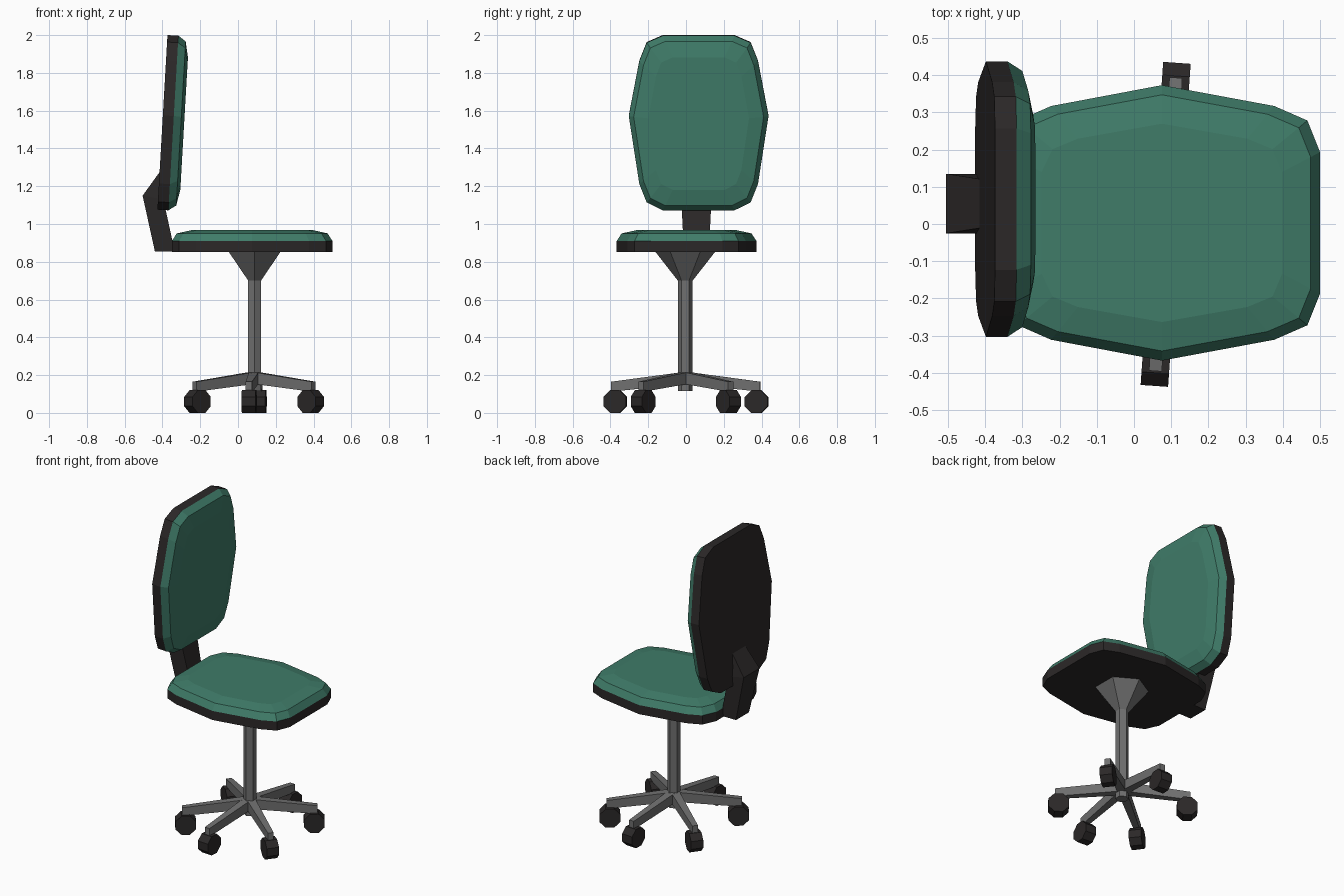
import bpy, bmesh
from math import radians, sin, cos, pi
from mathutils import Matrix, Vector

if "Cube" in bpy.data.objects:
    bpy.data.objects.remove(bpy.data.objects["Cube"])


def material(name, rgb):
    m = bpy.data.materials.new(name)
    m.diffuse_color = (*rgb, 1)
    m.use_nodes = True
    m.node_tree.nodes["Principled BSDF"].inputs["Base Color"].default_value = m.diffuse_color
    return m


GREEN = material("green_fabric", (0.05, 0.20, 0.14))
DARK = material("dark_plastic", (0.024, 0.021, 0.021))
GREY = material("grey_metal", (0.16, 0.16, 0.16))


def loft(name, rings, mats, band_mats=None, matrix=Matrix()):
    """Skin a list of matching closed rings and cap both ends."""
    bm = bmesh.new()
    loops = [[bm.verts.new(matrix @ Vector(p)) for p in ring] for ring in rings]
    n = len(loops[0])
    band_mats = band_mats or [0] * (len(rings) - 1)
    for a, b, mi in zip(loops, loops[1:], band_mats):
        for i in range(n):
            j = (i + 1) % n
            bm.faces.new((a[i], a[j], b[j], b[i])).material_index = mi
    bm.faces.new(loops[0][::-1]).material_index = band_mats[0]
    bm.faces.new(loops[-1]).material_index = band_mats[-1]
    bmesh.ops.recalc_face_normals(bm, faces=bm.faces)
    me = bpy.data.meshes.new(name)
    bm.to_mesh(me)
    bm.free()
    for m in mats:
        me.materials.append(m)
    ob = bpy.data.objects.new(name, me)
    bpy.context.collection.objects.link(ob)
    return ob


def pad(name, half_len, widest, matrix):
    """Cushion on a plastic shell, sharing one rounded outline."""
    half = [(1, 0.19), (0.92, 0.275), (0.71, 0.314), (widest, 0.37),
            (-0.70, 0.314), (-0.91, 0.275), (-1, 0.19)]
    outline = [(u * half_len, v) for u, v in half]
    outline += [(u, -v) for u, v in reversed(outline)]
    levels = [(0, 1, 1), (0.058, 1, 1), (0.098, 0.94, 0.93), (0.115, 0.76, 0.72)]
    rings = [[(u * su, v * sv, w) for u, v in outline] for w, su, sv in levels]
    return loft(name, rings, [DARK, GREEN], [0, 1, 1], matrix)


# seat and backrest
pad("seat", 0.425, 0, Matrix.Translation((0.075, 0.003, 0.852)))
pad("backrest", 0.463, 0.08,
    Matrix.Translation((-0.40, 0.067, 1.538))
    @ Matrix.Rotation(radians(-86.7), 4, 'Y') @ Matrix.Rotation(pi, 4, 'X'))

# bent arm joining seat and backrest: (outer x, z, inner x, z, half width)
arm = [(-0.44, 0.855, -0.335, 0.855, 0.066), (-0.505, 1.15, -0.395, 1.13, 0.08),
       (-0.415, 1.275, -0.39, 1.20, 0.066)]
loft("backrest_arm", [[(xo, 0.055 - w, zo), (xo, 0.055 + w, zo),
                       (xi, 0.055 + w, zi), (xi, 0.055 - w, zi)]
                      for xo, zo, xi, zi, w in arm], [DARK])

# central column flaring out under the seat
CX, CY = 0.088, -0.004


def hexagon(r, z):
    return [(CX + r * cos(pi / 2 + k * pi / 3), CY + r * sin(pi / 2 + k * pi / 3), z)
            for k in range(6)]


loft("column", [hexagon(0.039, 0.115), hexagon(0.039, 0.70), hexagon(0.16, 0.855)], [GREY])

# six legs, each with an octagonal caster
for i, ang in enumerate((37, 86, 143, 217, 266, 323), 1):
    m = Matrix.Translation((CX - 0.003, CY + 0.003, 0)) @ Matrix.Rotation(radians(ang), 4, 'Z')
    legs = [(0.0, 0.155, 0.218, 0.026), (0.395, 0.112, 0.165, 0.017)]
    loft(f"leg_{i}", [[(r, -w, lo), (r, w, lo), (r, w, hi), (r, -w, hi)]
                      for r, lo, hi, w in legs], [GREY], matrix=m)
    R = 0.06 / cos(pi / 8)
    loft(f"caster_{i}", [[(0.375 + R * cos((k + .5) * pi / 4), y, 0.06 + R * sin((k + .5) * pi / 4))
                          for k in range(8)] for y in (-0.037, 0.037)], [DARK], matrix=m)
